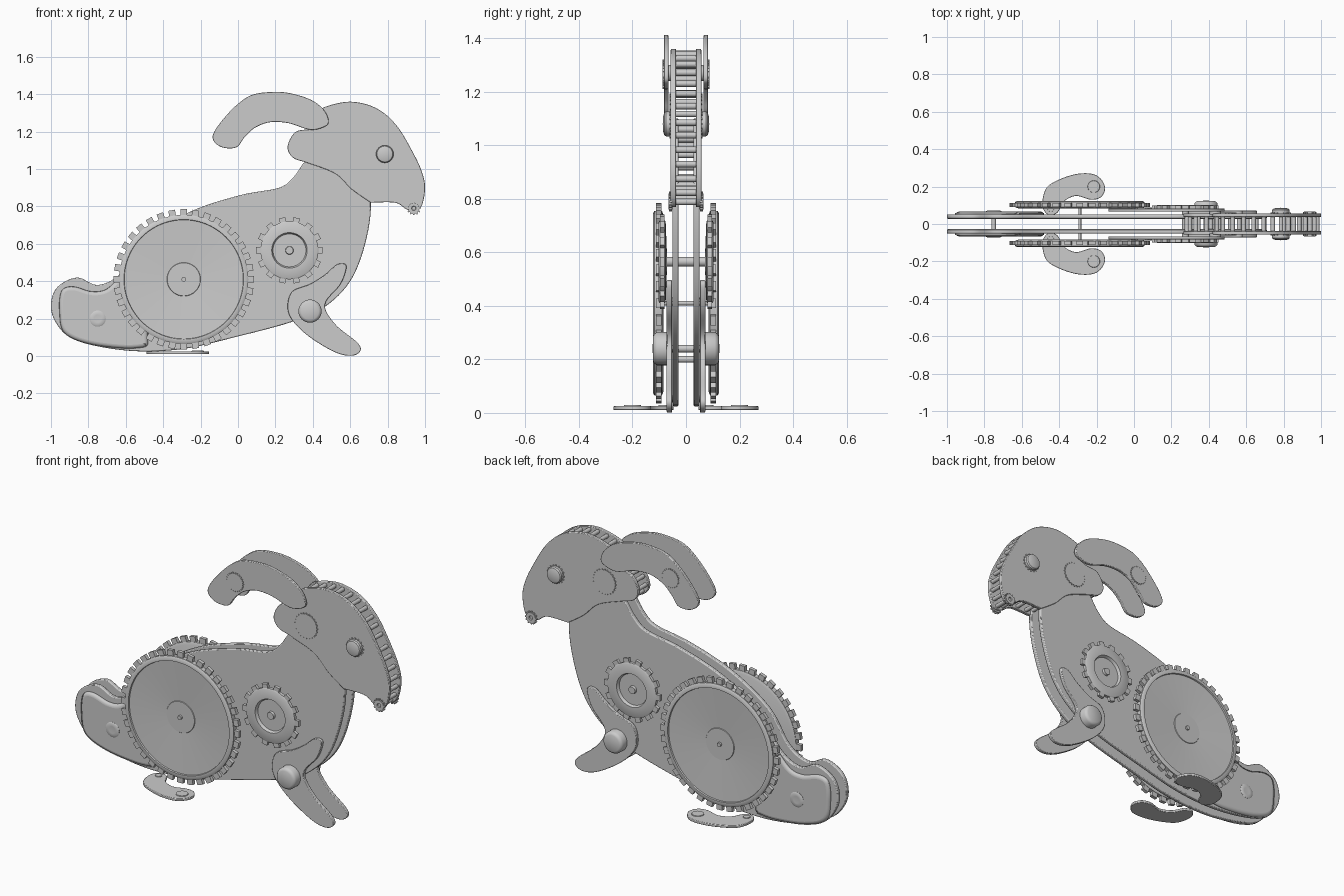
import bpy, bmesh, math
from mathutils import Vector, Matrix

if "Cube" in bpy.data.objects:
    bpy.data.objects.remove(bpy.data.objects["Cube"])


def finish(name, bm, bevel=0.0, segs=2):
    bmesh.ops.remove_doubles(bm, verts=bm.verts, dist=1e-5)
    bmesh.ops.recalc_face_normals(bm, faces=bm.faces)
    me = bpy.data.meshes.new(name)
    bm.to_mesh(me)
    bm.free()
    me.polygons.foreach_set("use_smooth", [True] * len(me.polygons))
    me.set_sharp_from_angle(angle=math.radians(35))
    ob = bpy.data.objects.new(name, me)
    bpy.context.collection.objects.link(ob)
    if bevel:
        m = ob.modifiers.new("bevel", "BEVEL")
        m.width, m.segments, m.limit_method = bevel, segs, "ANGLE"
        m.angle_limit = math.radians(50)
        m.use_clamp_overlap = False
    return ob


def curve(pts, n=6):
    """Closed smooth curve through points; a repeated point makes a corner."""
    out, k = [], len(pts)
    for i in range(k):
        a, b, c, d = (Vector(pts[(i + j) % k]) for j in (-1, 0, 1, 2))
        if (b - c).length < 1e-6:
            continue
        for j in range(n):
            t = j / n
            out.append(0.5 * (2 * b + (c - a) * t + (2 * a - 5 * b + 4 * c - d) * t * t
                              + (3 * b - a - 3 * c + d) * t ** 3))
    return out


def plate(name, pts, lo, hi, bevel=0.0, segs=2, flat=False, side=1):
    """Extrude a profile: upright between |y| lo..hi, or lying flat between z lo..hi."""
    bm = bmesh.new()
    put = (lambda p, h: (p.x, side * p.y, h)) if flat else (lambda p, h: (p.x, side * h, p.y))
    f = bm.faces.new([bm.verts.new(put(p, lo)) for p in curve(pts)])
    r = bmesh.ops.extrude_face_region(bm, geom=[f])
    move = Vector((0, 0, hi - lo)) if flat else Vector((0, side * (hi - lo), 0))
    bmesh.ops.translate(bm, vec=move, verts=[v for v in r["geom"] if isinstance(v, bmesh.types.BMVert)])
    return finish(name, bm, bevel, segs)


def wheel(name, x, z, prof, side=1, seg=48, teeth=0, r0=0, r1=0, h0=0, h1=0, w=0):
    """Lathe (radius, |y|) around the y axis, with optional box teeth on the rim."""
    bm = bmesh.new()
    rings = []
    for r, h in prof:
        if r == 0:
            rings.append([bm.verts.new((x, side * h, z))] * seg)
        else:
            rings.append([bm.verts.new((x + r * math.cos(2 * math.pi * i / seg), side * h,
                                        z + r * math.sin(2 * math.pi * i / seg))) for i in range(seg)])
    for a, b in zip(rings, rings[1:]):
        for i in range(seg):
            j = (i + 1) % seg
            bm.faces.new(list(dict.fromkeys((a[i], a[j], b[j], b[i]))))
    for i in range(teeth):
        m = (Matrix.Translation((x, 0, z)) @ Matrix.Rotation(2 * math.pi * i / teeth, 4, "Y")
             @ Matrix.Translation(((r0 + r1) / 2, side * (h0 + h1) / 2, 0))
             @ Matrix.Diagonal((r1 - r0, h1 - h0, w, 1)))
        bmesh.ops.create_cube(bm, size=1, matrix=m)
    return finish(name, bm)


def pin(name, x, z, r, half, seg=24):
    wheel(name, x, z, [(0, -half), (r, -half), (r, half), (0, half)], seg=seg)


BODY = [(-1, .28), (-.965, .37), (-.86, .42), (-.75, .38), (-.63, .44), (-.5, .62), (-.26, .77),
        (.01, .86), (.22, .90), (.30, .96), (.37, 1.05), (.5, 1.1), (.66, 1.0), (.71, .82), (.68, .6),
        (.6, .4), (.46, .26), (.28, .18), (-.02, .10), (-.28, .04), (-.52, .025), (-.74, .05),
        (-.90, .10), (-.98, .19)]
HEAD = [(.265, 1.12), (.295, 1.06), (.38, 1.03), (.52, .975), (.61, .89), (.71, .82), (.71, .82),
        (.84, .82), (.90, .785), (.95, .77), (.985, .81), (1, .90), (.985, .98), (.94, 1.08),
        (.85, 1.23), (.74, 1.325), (.6, 1.36), (.46, 1.33), (.42, 1.29), (.41, 1.22), (.31, 1.2)]
EAR = [(-.135, 1.18), (-.095, 1.12), (-.01, 1.115), (.035, 1.17), (.09, 1.22), (.17, 1.25),
       (.27, 1.245), (.385, 1.21), (.46, 1.225), (.485, 1.255), (.46, 1.315), (.39, 1.37),
       (.28, 1.405), (.18, 1.412), (.06, 1.39), (-.05, 1.3)]
ARM = [(.575, .49), (.575, .45), (.545, .38), (.465, .275), (.52, .17), (.635, .075), (.655, .03),
       (.61, .002), (.52, .02), (.385, .1), (.295, .185), (.265, .26), (.29, .345), (.385, .385),
       (.465, .435), (.53, .49)]
TAIL = [(-.95, .33), (-.925, .365), (-.87, .37), (-.78, .345), (-.7, .36), (-.62, .44), (-.62, .44),
        (-.5, .25), (-.48, .05), (-.48, .05), (-.6, .04), (-.8, .065), (-.93, .125), (-.955, .24)]
FOOT = [(-.49, .10), (-.47, .19), (-.395, .24), (-.29, .27), (-.2, .26), (-.155, .2), (-.175, .145),
        (-.23, .13), (-.31, .15), (-.375, .12), (-.41, .06), (-.46, .05)]

for s, tag in ((-1, "right"), (1, "left")):
    # flat side plates
    plate("body_plate_" + tag, BODY, .028, .051, .005, side=s)
    plate("head_plate_" + tag, HEAD, .037, .057, .003, side=s)
    plate("ear_" + tag, EAR, .066, .083, .003, side=s)
    plate("front_leg_" + tag, ARM, .052, .072, .003, side=s)
    plate("tail_cover_" + tag, TAIL, .038, .066, .02, 5, side=s)
    plate("foot_" + tag, FOOT, .01, .025, .003, flat=True, side=s)
    # dished drive gear with a toothed rim
    wheel("large_gear_" + tag, -.29, .41,
          [(0, .084), (.33, .084), (.345, .09), (.345, .118), (.335, .124), (.32, .124), (.318, .116),
           (.09, .104), (.088, .107), (.012, .107), (.012, .118), (0, .118)],
          s, 80, 36, .34, .375, .092, .112, .036)
    # small gear with a recessed centre
    wheel("small_gear_" + tag, .275, .565,
          [(0, .07), (.15, .076), (.155, .08), (.155, .098), (.148, .102), (.095, .102), (.088, .086),
           (.022, .086), (.02, .1), (0, .1)], s, 48, 14, .15, .178, .08, .098, .034)
    # domed eye, hip cap and tail button
    wheel("eye_" + tag, .785, 1.08,
          [(0, .05), (.047, .05), (.047, .074), (.042, .081), (.03, .085), (0, .087)], s, 32,
          16, .044, .054, .055, .061, .007)
    wheel("leg_cap_" + tag, .385, .24,
          [(0, .06), (.062, .06), (.062, .108), (.056, .118), (.046, .123), (0, .125)], s, 32)
    wheel("tail_button_" + tag, -.75, .2,
          [(0, .06), (.043, .06), (.043, .067), (.036, .071), (.02, .071), (0, .069)], s, 32)
    # notched discs on the cheek and ear, nose gear
    for nm, x, z, r, a, b in (("cheek_disc_", .475, 1.12, .068, .05, .062),
                              ("ear_disc_", .04, 1.265, .05, .07, .087)):
        wheel(nm + tag, x, z, [(0, a), (r, a), (r, b), (0, b)], s, 40, 24, r - .004, r + .005, a, b, .006)
    wheel("nose_gear_" + tag, .94, .79, [(0, .05), (.03, .05), (.03, .066), (.012, .066), (.01, .06), (0, .06)],
          s, 24, 12, .027, .037, .053, .064, .008)
    # spacer joining ear to head
    wheel("ear_spacer_" + tag, .435, 1.27, [(0, .05), (.03, .05), (.03, .07), (0, .07)], s, 24)
    # round boss on the foot, and its post up to the body
    bm = bmesh.new()
    for x, y, z, r, d in ((-.215, .2, .024, .035, .01), (-.445, .085, .024, .02, .01)):
        bmesh.ops.create_cone(bm, cap_ends=True, segments=28, radius1=r, radius2=r * .9, depth=d,
                              matrix=Matrix.Translation((x, s * y, z)))
    finish("foot_boss_" + tag, bm)

# axles through both sides
pin("rear_axle", -.29, .41, .008, .11)
pin("middle_axle", .275, .565, .018, .08)
pin("leg_axle", .385, .24, .014, .08)
pin("tail_axle", -.75, .2, .012, .06)
pin("nose_axle", .94, .79, .01, .06)

# rungs between the head plates, following the outline just inside its edge
loop = curve(HEAD, 10)
cum, gap = 0, .058
n = len(loop)
count = 0
for i in range(n):
    p, q = loop[i], loop[(i + 1) % n]
    cum += (q - p).length
    if cum >= gap:
        cum -= gap
        t = (q - p).normalized()
        c = q + Vector((-t.y, t.x)) * .018
        count += 1
        pin("head_rung_%d" % count, c.x, c.y, .012, .045, 12)
